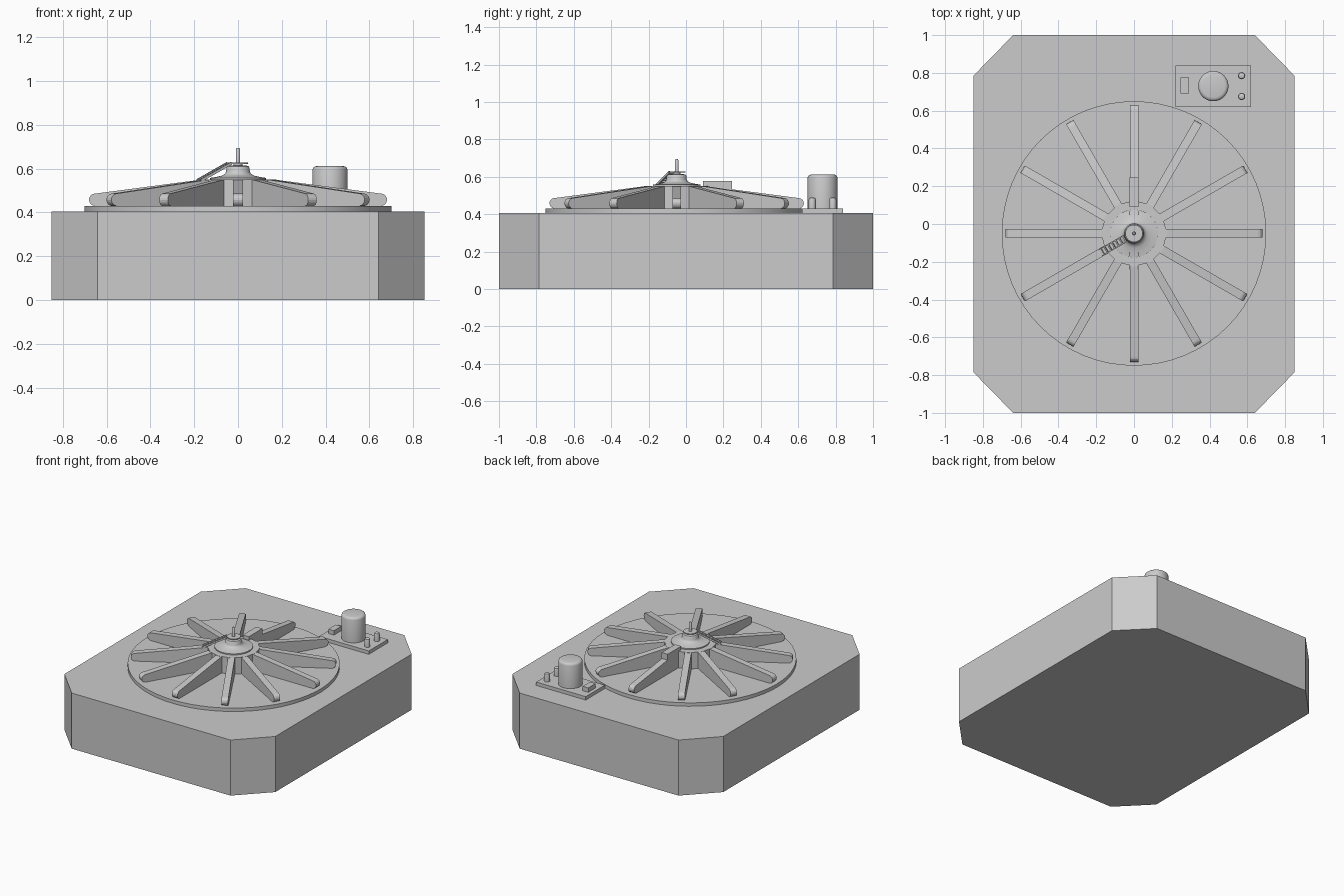
import bpy, bmesh
from math import sin, cos, pi, radians
from mathutils import Matrix, Vector

if "Cube" in bpy.data.objects:
    bpy.data.objects.remove(bpy.data.objects["Cube"])

HUB = Vector((0, -0.05, 0))


def finish(name, bm, smooth=False):
    bmesh.ops.recalc_face_normals(bm, faces=bm.faces)
    me = bpy.data.meshes.new(name)
    bm.to_mesh(me)
    bm.free()
    ob = bpy.data.objects.new(name, me)
    bpy.context.collection.objects.link(ob)
    if smooth:
        bpy.ops.object.select_all(action='DESELECT')
        ob.select_set(True)
        bpy.context.view_layer.objects.active = ob
        bpy.ops.object.shade_smooth_by_angle(angle=radians(35))
    return ob


def extrude(name, pts, vec):
    bm = bmesh.new()
    face = bm.faces.new([bm.verts.new(p) for p in pts])
    geo = bmesh.ops.extrude_face_region(bm, geom=[face])['geom']
    bmesh.ops.translate(bm, vec=vec, verts=[v for v in geo if isinstance(v, bmesh.types.BMVert)])
    return finish(name, bm)


def box(name, x0, x1, y0, y1, z0, z1):
    return extrude(name, [(x0, y0, z0), (x1, y0, z0), (x1, y1, z0), (x0, y1, z0)], (0, 0, z1 - z0))


def lathe(name, profile, cx, cy, segs=48):
    bm = bmesh.new()
    rings = [[bm.verts.new((cx + r * cos(2 * pi * i / segs), cy + r * sin(2 * pi * i / segs), z))
              for i in range(segs)] for r, z in profile]
    for a, b in zip(rings, rings[1:]):
        for i in range(segs):
            j = (i + 1) % segs
            bm.faces.new((a[i], a[j], b[j], b[i]))
    bm.faces.new(rings[0])
    bm.faces.new(rings[-1])
    return finish(name, bm, segs > 12)


# Chamfered base block
extrude("base_block", [(-.64, -1, 0), (.64, -1, 0), (.85, -.785, 0), (.85, .785, 0),
                       (.64, 1, 0), (-.64, 1, 0), (-.85, .785, 0), (-.85, -.785, 0)], (0, 0, .405))

# Round platform and twelve-sided drum
lathe("platform", [(.70, .405), (.70, .43)], 0, HUB.y, 64)
lathe("drum", [(.175, .43), (.175, .55)], 0, HUB.y, 12)

# Tapering spokes with rounded tips
tip = [(.652 + .028 * cos(a), .458 + .028 * sin(a))
       for a in (radians(-90 + i * 172 / 8) for i in range(9))]
side = [(.10, .43)] + tip + [(.175, .549), (.10, .549)]
for i in range(12):
    spoke = extrude(f"spoke_{i + 1}", [(r, -.0225, z) for r, z in side], (0, .045, 0))
    spoke.data.transform(Matrix.Translation(HUB) @ Matrix.Rotation(i * pi / 6, 4, 'Z'))

# Box on the rear spoke
box("spoke_box", -.024, .024, .09, .245, .50, .577)

# Stepped central cap, collar and pin
lathe("hub_cap", [(.127, .545), (.127, .558), (.10, .562), (.075, .568), (.06, .575),
                  (.054, .585), (.053, .603), (.048, .611), (.038, .614)], 0, HUB.y)
lathe("collar", [(.02, .61), (.02, .622), (.046, .622), (.046, .628), (.014, .628)], 0, HUB.y, 32)
lathe("pin", [(.01, .62), (.01, .688), (.006, .694)], 0, HUB.y, 16)

# Small sloping ladder
a, b = Vector((.045, 0, .624)), Vector((.205, 0, .545))
run = b - a
place = (Matrix.Translation(HUB) @ Matrix.Rotation(radians(210), 4, 'Z') @ Matrix.Translation(a)
         @ run.to_track_quat('X', 'Z').to_matrix().to_4x4())
for s in (-1, 1):
    rail = box("ladder_rail", 0, run.length, s * .018 - .003, s * .018 + .003, -.005, .007)
    rail.data.transform(place)
for i in range(7):
    x = run.length * (i + .5) / 7
    rung = box("ladder_rung", x - .004, x + .004, -.018, .018, -.003, .005)
    rung.data.transform(place)

# Control panel with canister, switch and knobs
box("panel", .22, .62, .62, .84, .40, .43)
box("switch", .245, .29, .69, .775, .43, .462)
lathe("canister", [(.08, .43), (.08, .595), (.077, .604), (.069, .610), (.06, .612)], .42, .73)
for y in (.675, .785):
    lathe("knob", [(.019, .43), (.019, .478), (.016, .486), (.009, .49)], .57, y, 20)
